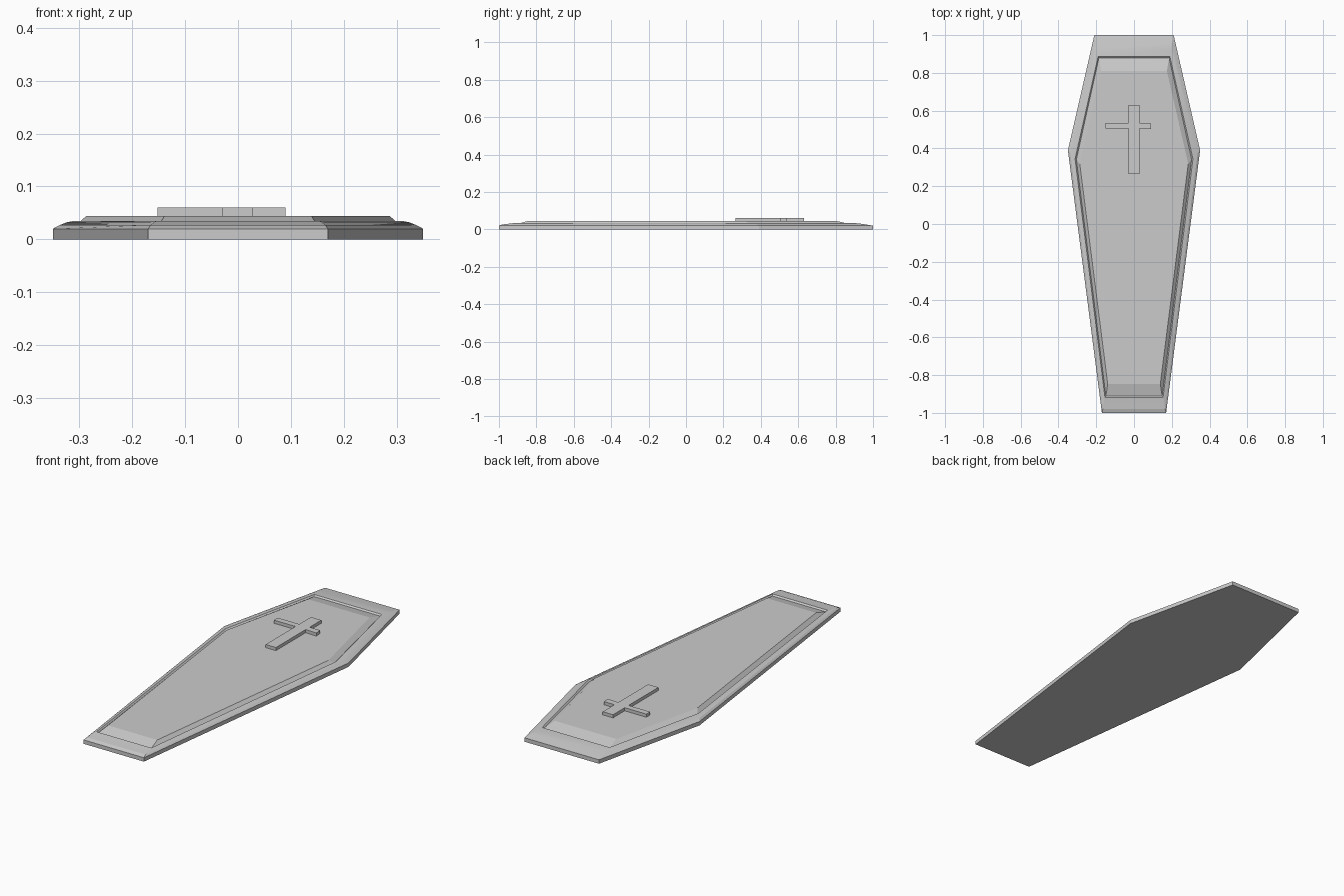
import bpy, bmesh, math

if "Cube" in bpy.data.objects:
    bpy.data.objects.remove(bpy.data.objects["Cube"])


def make_object(name, bm):
    bmesh.ops.recalc_face_normals(bm, faces=bm.faces)
    mesh = bpy.data.meshes.new(name)
    bm.to_mesh(mesh)
    bm.free()
    obj = bpy.data.objects.new(name, mesh)
    bpy.context.collection.objects.link(obj)
    return obj


def loft(name, loops):
    """Join closed loops of equal length and cap both ends."""
    bm = bmesh.new()
    rings = [[bm.verts.new(p) for p in loop] for loop in loops]
    n = len(rings[0])
    for a, b in zip(rings, rings[1:]):
        for i in range(n):
            j = (i + 1) % n
            bm.faces.new((a[i], a[j], b[j], b[i]))
    bm.faces.new(rings[0][::-1])
    bm.faces.new(rings[-1])
    return make_object(name, bm)


def hexagon(head, shoulder, foot, z):
    """Mirrored coffin outline from three (half width, y) corners."""
    half = [foot, shoulder, head]
    return ([(x, y, z) for x, y in half]
            + [(-x, y, z) for x, y in reversed(half)])


# Lid: straight skirt, rounded rim, narrow groove, bevelled raised panel
outline = ((0.21, 1.0), (0.35, 0.39), (0.17, -1.0))
lid = loft("coffin_lid", [
    hexagon(*outline, 0.0),
    hexagon(*outline, 0.02),
    hexagon((0.203, 0.96), (0.337, 0.375), (0.165, -0.98), 0.027),
    hexagon((0.195, 0.92), (0.323, 0.36), (0.158, -0.93), 0.0325),
    hexagon((0.19, 0.886), (0.312, 0.345), (0.154, -0.918), 0.0345),
    hexagon((0.186, 0.878), (0.305, 0.342), (0.149, -0.91), 0.028),
    hexagon((0.174, 0.81), (0.287, 0.318), (0.139, -0.848), 0.044),
])

# Raised cross, with its longer arm to the left
cross_points = [
    (-0.03, 0.265), (0.028, 0.265), (0.028, 0.505), (0.09, 0.502),
    (0.087, 0.536), (0.028, 0.536), (0.028, 0.63), (-0.03, 0.63),
    (-0.03, 0.536), (-0.152, 0.536), (-0.152, 0.505), (-0.03, 0.505),
]
cross = loft("raised_cross",
             [[(x, y, z) for x, y in cross_points] for z in (0.043, 0.06)])

# Soften only the gentle rim curvature
bpy.ops.object.select_all(action='DESELECT')
lid.select_set(True)
bpy.context.view_layer.objects.active = lid
bpy.ops.object.shade_smooth_by_angle(angle=math.radians(12))
